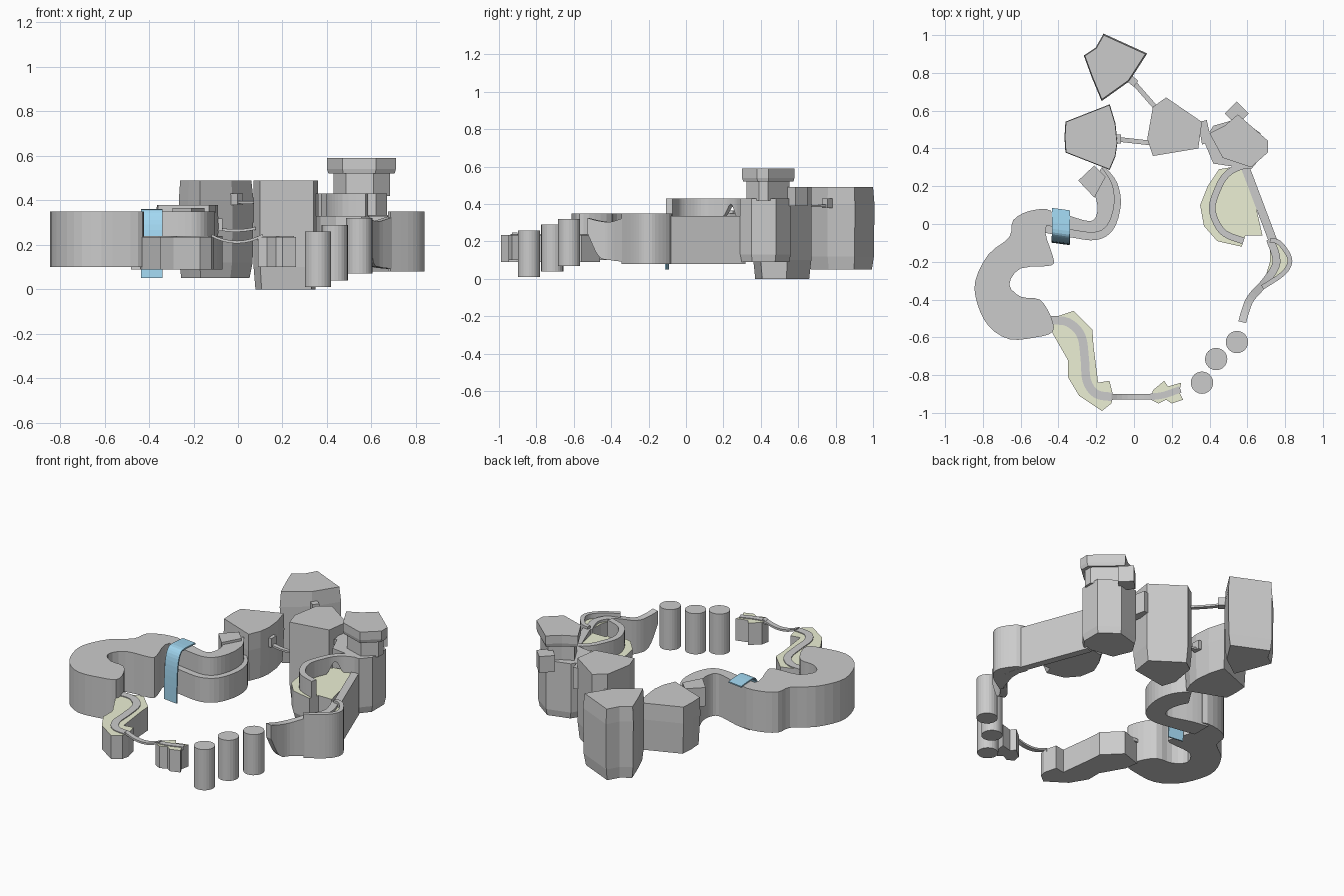
import bpy, bmesh, math
from mathutils import Vector

if "Cube" in bpy.data.objects:
    bpy.data.objects.remove(bpy.data.objects["Cube"])


def material(name, rgb):
    m = bpy.data.materials.new(name)
    m.diffuse_color = (*rgb, 1)
    m.use_nodes = True
    m.node_tree.nodes["Principled BSDF"].inputs["Base Color"].default_value = m.diffuse_color
    return m


GREY = material("stone", (0.8, 0.8, 0.8))
GREEN = material("grass", (0.84, 0.87, 0.66))
BLUE = material("water", (0.36, 0.68, 0.88))


def finish(name, bm, mats=()):
    bmesh.ops.recalc_face_normals(bm, faces=bm.faces)
    me = bpy.data.meshes.new(name)
    bm.to_mesh(me)
    bm.free()
    for m in mats:
        me.materials.append(m)
    ob = bpy.data.objects.new(name, me)
    bpy.context.collection.objects.link(ob)
    return ob


def smooth(pts, n=4, closed=False):
    """Catmull-Rom points through a path."""
    p = [Vector(q) for q in pts]
    p = [p[-1]] + p + p[:2] if closed else [p[0]] + p + [p[-1]]
    out = []
    for a, b, c, d in zip(p, p[1:], p[2:], p[3:]):
        for k in range(n):
            t = k / n
            out.append(0.5 * (2 * b + (c - a) * t + (2 * a - 5 * b + 4 * c - d) * t * t
                              + (3 * b - a - 3 * c + d) * t ** 3))
    return out if closed else out + [p[-2]]


def loft(name, poly, levels, grass=False):
    """Stack scaled copies of a plan outline; levels are (z, scale), bottom first."""
    bm = bmesh.new()
    cx = sum(p[0] for p in poly) / len(poly)
    cy = sum(p[1] for p in poly) / len(poly)
    rings = [[bm.verts.new((cx + (p[0] - cx) * s, cy + (p[1] - cy) * s, z)) for p in poly]
             for z, s in levels]
    n = len(poly)
    for a, b in zip(rings, rings[1:]):
        for i in range(n):
            j = (i + 1) % n
            bm.faces.new((a[i], a[j], b[j], b[i]))
    bm.faces.new(rings[0])
    top = bm.faces.new(rings[-1])
    if grass:
        top.material_index = 1
    return finish(name, bm, (GREY, GREEN) if grass else ())


def ribbon(name, pts, w):
    """Wall or path along (x, y, z_top, z_bottom) points."""
    bm = bmesh.new()
    p = [Vector(q) for q in pts]
    rows = []
    for i, q in enumerate(p):
        d = p[min(i + 1, len(p) - 1)] - p[max(i - 1, 0)]
        s = Vector((-d[1], d[0])).normalized() * w / 2
        rows.append([bm.verts.new((q[0] + k * s.x, q[1] + k * s.y, z))
                     for k, z in ((1, q[2]), (-1, q[2]), (-1, q[3]), (1, q[3]))])
    for a, b in zip(rows, rows[1:]):
        for i in range(4):
            j = (i + 1) % 4
            bm.faces.new((a[i], a[j], b[j], b[i]))
    bm.faces.new(rows[0])
    bm.faces.new(rows[-1])
    return finish(name, bm)


def flat(pts, top, bottom):
    return smooth([(x, y, top, bottom) for x, y in pts])


def box(name, loc, size, turn=0):
    bm = bmesh.new()
    bmesh.ops.create_cube(bm, size=1)
    for v in bm.verts:
        v.co = Vector(a * b for a, b in zip(v.co, size))
    ob = finish(name, bm)
    ob.location = loc
    ob.rotation_euler.z = math.radians(turn)


# Back islands
loft("back_island", [(-.16, 1), (.06, .9), (-.03, .76), (-.17, .66), (-.22, .78), (-.26, .89), (-.2, .93)],
     [(.05, .96), (.12, 1.03), (.4, 1.05), (.49, 1)])
loft("back_left_island", [(-.36, .54), (-.13, .63), (-.1, .53), (-.09, .43), (-.1, .36), (-.13, .29),
                          (-.36, .38), (-.365, .46)],
     [(.09, .96), (.28, 1.02), (.38, 1)])
loft("back_middle_island", [(.17, .67), (.36, .54), (.34, .4), (.1, .36), (.07, .45), (.1, .62)],
     [(0, .93), (.1, 1), (.49, 1)])

# Tower with overhanging cap
loft("tower_body", [(.37, .44), (.42, .32), (.62, .29), (.67, .35), (.67, .48), (.56, .56), (.42, .52)],
     [(.09, .94), (.13, 1), (.43, 1)])
CAP = [(.4, .48), (.47, .35), (.62, .3), (.71, .38), (.71, .44), (.55, .58), (.48, .52)]
loft("tower_neck", CAP, [(.42, .82), (.52, .82)])
loft("tower_cap", CAP, [(.52, .96), (.54, 1), (.59, 1)])
box("tower_side_block", (.545, .585, .44), (.09, .09, .1), 45)
loft("tower_connector", [(.34, .54), (.385, .55), (.41, .44), (.36, .42)], [(.3, 1), (.43, 1)])

# Rope bridges with landing blocks
BRIDGES = [("back_bridge", (-.02, .77), (.12, .61), .4, .004, .025),
           ("middle_bridge", (-.1, .45), (.08, .43), .28, .01, .025),
           ("front_bridge", (-.12, -.915), (.11, -.915), .248, .03, .03)]
for name, a, b, z, sag, w in BRIDGES:
    row = []
    for k in range(9):
        t = k / 8
        h = z - sag * 4 * t * (1 - t)
        row.append((a[0] + (b[0] - a[0]) * t, a[1] + (b[1] - a[1]) * t, h, h - .012))
    ribbon(name, row, w)
box("back_bridge_landing", (-.005, .755, .405), (.04, .04, .05), 50)
box("middle_bridge_landing", (-.085, .45, .29), (.03, .05, .055))

# Curling walkway with a lower ledge on its outer side
INNER = [(-.48, .07), (-.38, .055), (-.235, .015), (-.195, .06), (-.2, .13), (-.23, .2)]
LEDGE = [(-.16, .31), (-.09, .22), (-.07, .1), (-.11, -.03), (-.2, -.085), (-.34, -.07), (-.48, -.045)]
WALK = [(-.17, .3), (-.115, .21), (-.105, .1), (-.14, -.005), (-.21, -.045), (-.34, -.03), (-.48, -.005)]
loft("walkway_ledge", smooth(INNER) + smooth(LEDGE), [(.09, 1), (.24, 1)])
loft("walkway_wall", smooth(INNER) + smooth(WALK), [(.24, 1), (.35, 1)])
loft("walkway_block", [(-.295, .23), (-.21, .31), (-.15, .25), (-.21, .14)], [(.25, 1), (.365, 1)])

# Waterfall sheet draped over the walkway
bm = bmesh.new()
PROFILE = smooth([(.08, .35), (-.03, .357), (-.065, .34), (-.085, .29), (-.095, .2), (-.1, .05)], 3)
rows = [[bm.verts.new((x, p[0] + dy, p[1])) for x, dy in ((-.435, .005), (-.34, -.008))] for p in PROFILE]
for a, b in zip(rows, rows[1:]):
    bm.faces.new((a[0], a[1], b[1], b[0]))
fall = finish("waterfall", bm, (BLUE,))
mod = fall.modifiers.new("thickness", 'SOLIDIFY')
mod.thickness = .008
mod.offset = 0

# Large left island
LEFT = [(-.44, .07), (-.55, .07), (-.64, .02), (-.66, -.07), (-.77, -.16), (-.84, -.3), (-.83, -.42),
        (-.77, -.54), (-.66, -.61), (-.52, -.6), (-.43, -.57), (-.44, -.49), (-.5, -.4), (-.6, -.385),
        (-.66, -.32), (-.6, -.235), (-.44, -.22), (-.43, -.17), (-.47, -.04)]
loft("left_island", smooth(LEFT, 3, True), [(.1, 1), (.35, 1)])

# Front grass islands with paths
loft("front_island", [(-.44, -.5), (-.32, -.46), (-.22, -.56), (-.215, -.64), (-.19, -.84), (-.13, -.83),
                      (-.11, -.91), (-.12, -.95), (-.17, -.99), (-.29, -.91), (-.35, -.81), (-.35, -.72),
                      (-.43, -.58)], [(.09, 1), (.235, 1)], True)
ribbon("front_path", flat([(-.44, -.51), (-.35, -.52), (-.28, -.59), (-.26, -.72), (-.25, -.83),
                           (-.2, -.9), (-.115, -.915)], .24, .22), .045)
loft("small_front_island", [(.09, -.93), (.1, -.88), (.16, -.83), (.18, -.86), (.25, -.84), (.24, -.89),
                            (.26, -.93), (.2, -.95), (.17, -.93), (.13, -.95)], [(.1, 1), (.235, 1)], True)
ribbon("small_front_path", flat([(.09, -.915), (.16, -.905), (.245, -.875)], .24, .22), .035)

# Stepping columns
for i, (x, y) in enumerate(((.36, -.84), (.435, -.715), (.545, -.625))):
    circle = [(x + .059 * math.cos(math.tau * k / 24), y + .059 * math.sin(math.tau * k / 24))
              for k in range(24)]
    loft(f"stepping_column_{i + 1}", circle, [(.01 + .03 * i, 1), (.26 + .03 * i, 1)])

# Round grass island with a raised arc wall and a straight ramp wall
loft("round_island", [(.57, .31), (.45, .29), (.39, .2), (.35, .1), (.37, -.01), (.44, -.09), (.48, -.1),
                      (.57, -.12), (.59, -.06), (.68, -.06), (.6, .29)], [(.12, .85), (.2, 1), (.33, 1)], True)
ribbon("arc_wall", smooth([(.58, .31, .43, .33), (.52, .285, .43, .33), (.48, .25, .43, .4),
                           (.45, .2, .43, .33), (.415, .1, .43, .33), (.43, .02, .43, .33),
                           (.48, -.05, .43, .33), (.58, -.09, .43, .33)]), .035)
ribbon("ramp_wall", [(.585, .31, .335, .08), (.74, -.1, .335, .08)], .045)

# Right-hand walled bend
loft("bend_grass", [(.72, -.08), (.77, -.1), (.82, -.17), (.82, -.22), (.78, -.27), (.68, -.33), (.72, -.2)],
     [(.08, 1), (.32, 1)], True)
ribbon("bend_rim", flat([(.72, -.085), (.77, -.1), (.82, -.17), (.82, -.22), (.78, -.27), (.68, -.335)],
                        .35, .08), .025)
ribbon("bend_path", smooth([(.72, -.08, .335, .08), (.755, -.2, .335, .08), (.7, -.3, .33, .09),
                            (.62, -.39, .305, .1), (.59, -.46, .31, .12), (.573, -.52, .325, .24)]), .042)
